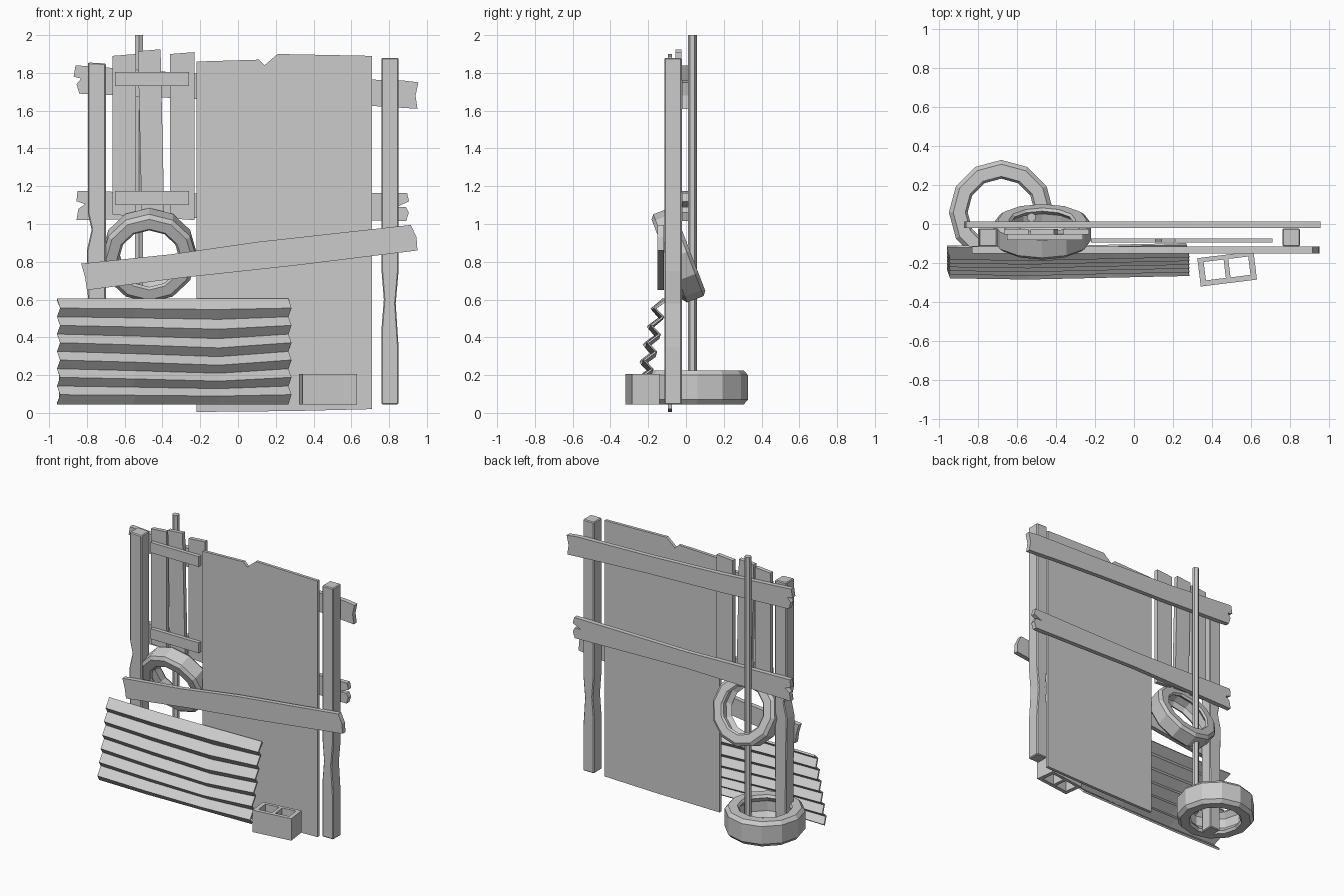
import bpy, bmesh, math
from mathutils import Matrix

if "Cube" in bpy.data.objects:
    bpy.data.objects.remove(bpy.data.objects["Cube"])


def finish(name, bm, matrix=None):
    bmesh.ops.recalc_face_normals(bm, faces=bm.faces)
    me = bpy.data.meshes.new(name)
    bm.to_mesh(me)
    bm.free()
    ob = bpy.data.objects.new(name, me)
    bpy.context.collection.objects.link(ob)
    if matrix:
        ob.matrix_world = matrix
    return ob


def extrude(bm, faces, vec):
    r = bmesh.ops.extrude_face_region(bm, geom=faces, use_keep_orig=True)
    vs = [g for g in r["geom"] if isinstance(g, bmesh.types.BMVert)]
    bmesh.ops.translate(bm, verts=vs, vec=vec)


def board(name, pts, y0, y1, bevel=0):
    """Front-view outline (x, z) given thickness from y0 to y1."""
    bm = bmesh.new()
    f = bm.faces.new([bm.verts.new((x, y0, z)) for x, z in pts])
    extrude(bm, [f], (0, y1 - y0, 0))
    ob = finish(name, bm)
    if bevel:
        m = ob.modifiers.new("worn_edges", "BEVEL")
        m.width, m.segments = bevel, 1
    return ob


def tyre(name, R, r, half, matrix, n=12):
    """Faceted ring with chamfered tread and a grooved inside."""
    prof = [(R, -half * .72), (R, half * .72), (R - .022, half), (r + .012, half),
            (r, half * .8), (r + .03, half * .4), (r + .03, -half * .4),
            (r, -half * .8), (r + .012, -half), (R - .022, -half)]
    bm = bmesh.new()
    rings = [[bm.verts.new((a * math.cos(t), a * math.sin(t), h)) for a, h in prof]
             for t in (2 * math.pi * i / n for i in range(n))]
    k = len(prof)
    for i in range(n):
        p, q = rings[i], rings[(i + 1) % n]
        for j in range(k):
            bm.faces.new((p[j], q[j], q[(j + 1) % k], p[(j + 1) % k]))
    return finish(name, bm, matrix)


# upright posts
board("left_post", [(-.79, .045), (-.705, .045), (-.70, .6), (-.70, 1.0), (-.70, 1.85),
                    (-.795, 1.855), (-.795, 1.06), (-.775, .97), (-.80, .86), (-.795, .6)],
      -.115, -.022, .006)
board("right_post", [(.76, .045), (.85, .045), (.85, .35), (.835, .58), (.85, .75),
                     (.85, 1.88), (.76, 1.88), (.76, .75), (.772, .6), (.76, .45)],
      -.115, -.022, .006)

# large door sheet with a notch in the top edge
board("large_sheet", [(-.22, .005), (.3, .01), (.71, .02), (.71, 1.89), (.21, 1.90),
                      (.14, 1.84), (.11, 1.87), (-.22, 1.86)], -.095, -.073)

# back rails with split ends
board("upper_rail", [(-.84, 1.69), (-.3, 1.665), (.3, 1.645), (.71, 1.625), (.95, 1.61),
                     (.94, 1.68), (.955, 1.75), (.87, 1.76), (.3, 1.775), (-.3, 1.80),
                     (-.86, 1.84), (-.87, 1.78), (-.83, 1.77), (-.855, 1.74)], -.02, .014)
board("lower_rail", [(-.855, 1.02), (0, 1.035), (.89, 1.015), (.905, 1.06), (.89, 1.09),
                     (.84, 1.09), (.905, 1.12), (.895, 1.165), (0, 1.155), (-.85, 1.175),
                     (-.855, 1.12), (-.81, 1.105), (-.845, 1.08)], -.02, .014)

# sloping front plank
board("front_plank", [(-.80, .65), (-.3, .715), (.3, .78), (.95, .86), (.945, .93),
                      (.915, .995), (.1, .905), (-.35, .84), (-.83, .79), (-.81, .72)],
      -.15, -.116)

# small picket panel and its two battens
pickets = [(-.665, -.54, 1.05, 1.90, 0), (-.53, -.41, 1.05, 1.925, .02),
           (-.36, -.23, 1.03, 1.91, 0)]
for i, (a, b, lo, hi, lean) in enumerate(pickets):
    board(f"picket_{i + 1}", [(a + lean, lo), (b + lean, lo - .01), (b, hi), (a, hi - .01)],
          -.055, -.025)
for i, z in enumerate((1.10, 1.73)):
    board(f"batten_{i + 1}", [(-.65, z), (-.26, z), (-.26, z + .075), (-.65, z + .075)],
          -.083, -.055)

# leaning corrugated sheet, slightly buckled
bm = bmesh.new()
stations = [(-.95, 0, 0), (-.55, -.006, -.012), (-.10, .004, -.028), (.275, .012, 0)]
grid = []
for x, dy, dz in stations:
    col = []
    for i in range(13):
        t = i / 12
        ridge = -.026 if i % 2 else .026
        dx = .008 * (1 if i % 2 else -1) * (abs(x) > .2)
        col.append(bm.verts.new((x + dx, -.255 + .115 * t + ridge + dy,
                                 .05 + .55 * t + dz * math.sin(math.pi * t))))
    grid.append(col)
for p, q in zip(grid, grid[1:]):
    for i in range(12):
        bm.faces.new((p[i], q[i], q[i + 1], p[i + 1]))
sheet = finish("corrugated_sheet", bm)
m = sheet.modifiers.new("thickness", "SOLIDIFY")
m.thickness, m.offset = .014, 0

# hollow building block with two cells
bm = bmesh.new()
xs, ys = (-.145, -.115, -.012, .012, .115, .145), (-.073, -.045, .05, .073)
v = [[bm.verts.new((x, y, .045)) for y in ys] for x in xs]
cells = [bm.faces.new((v[i][j], v[i + 1][j], v[i + 1][j + 1], v[i][j + 1]))
         for i in range(5) for j in range(3) if not (j == 1 and i in (1, 3))]
extrude(bm, cells, (0, 0, .16))
finish("hollow_block", bm, Matrix.Translation((.477, -.23, 0)) @ Matrix.Rotation(math.radians(7), 4, 'Z'))

# tyres: one flat round the post, one hung at a tilt
tyre("flat_tyre", .268, .172, .09, Matrix.Translation((-.68, .06, .135)))
tyre("hung_tyre", .25, .16, .065,
     Matrix.Translation((-.47, -.04, .835)) @ Matrix.Rotation(math.radians(111), 4, 'X'))

# thin pole
bm = bmesh.new()
bmesh.ops.create_cone(bm, cap_ends=True, segments=6, radius1=.024, radius2=.024, depth=1.93)
finish("pole", bm, Matrix.Translation((-.525, .034, 1.035)))
